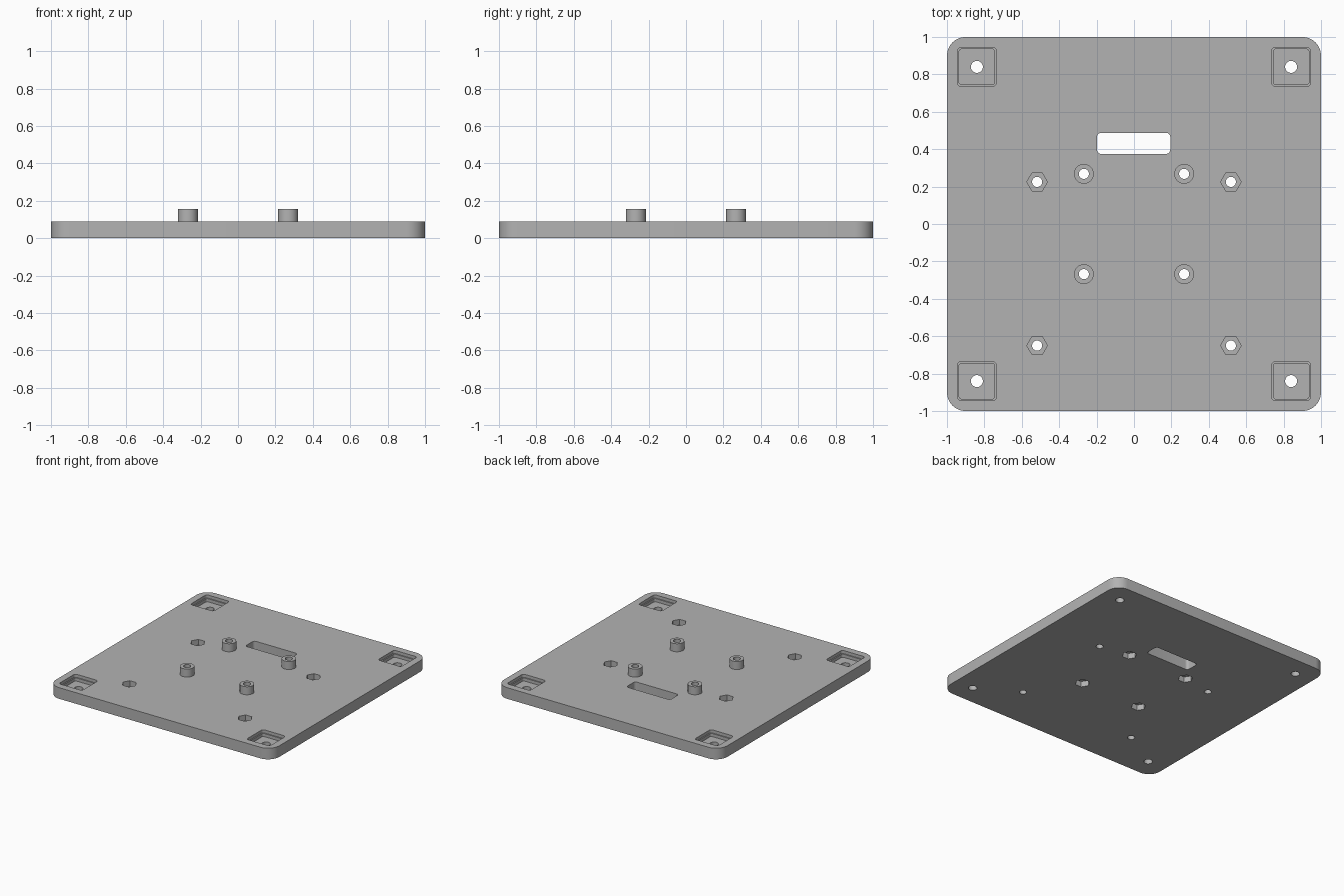
import bpy, bmesh, math

if "Cube" in bpy.data.objects:
    bpy.data.objects.remove(bpy.data.objects["Cube"])

THICK = 0.09
BOSS_TOP = 0.155

grey = bpy.data.materials.new("grey plastic")
grey.use_nodes = True
colour = (0.45, 0.45, 0.45, 1)
grey.diffuse_color = colour
grey.node_tree.nodes["Principled BSDF"].inputs["Base Color"].default_value = colour


def rounded(w, h, r, steps=8):
    """Outline of a rounded rectangle."""
    pts = []
    for k, (sx, sy) in enumerate([(1, 1), (-1, 1), (-1, -1), (1, -1)]):
        for i in range(steps + 1):
            a = math.pi / 2 * (k + i / steps)
            pts.append((sx * (w / 2 - r) + r * math.cos(a),
                        sy * (h / 2 - r) + r * math.sin(a)))
    return pts


def circle(r, n=32):
    return [(r * math.cos(2 * math.pi * i / n), r * math.sin(2 * math.pi * i / n))
            for i in range(n)]


def loft(bm, centre, sections):
    """Closed solid through outlines of equal point count, given as (z, outline)."""
    cx, cy = centre
    rings = [[bm.verts.new((cx + x, cy + y, z)) for x, y in pts] for z, pts in sections]
    bm.faces.new(rings[0][::-1])
    bm.faces.new(rings[-1])
    for a, b in zip(rings, rings[1:]):
        for i in range(len(a)):
            j = (i + 1) % len(a)
            bm.faces.new((a[i], a[j], b[j], b[i]))


def make(name, bm):
    mesh = bpy.data.meshes.new(name)
    bm.to_mesh(mesh)
    bm.free()
    ob = bpy.data.objects.new(name, mesh)
    bpy.context.collection.objects.link(ob)
    mesh.materials.append(grey)
    return ob


def boolean(target, tool, operation):
    mod = target.modifiers.new(tool.name, "BOOLEAN")
    mod.operation = operation
    mod.solver = "EXACT"
    mod.object = tool
    bpy.context.view_layer.objects.active = target
    bpy.ops.object.modifier_apply(modifier=mod.name)
    bpy.data.objects.remove(tool)


corners = [(x, y) for x in (-0.84, 0.84) for y in (-0.84, 0.84)]
bosses = [(x, y) for x in (-0.268, 0.268) for y in (-0.268, 0.268)]
nuts = [(x, y) for x in (-0.518, 0.518) for y in (-0.65, 0.225)]

# Plate with rounded corners
bm = bmesh.new()
loft(bm, (0, 0), [(0, rounded(2, 2, 0.1)), (THICK, rounded(2, 2, 0.1))])
plate = make("mounting_plate", bm)

# Raised standoffs
bm = bmesh.new()
for c in bosses:
    loft(bm, c, [(0.05, circle(0.053)), (BOSS_TOP, circle(0.053))])
boolean(plate, make("standoffs", bm), "UNION")

# Square corner pockets with a stepped rim, hex nut recesses and the cable slot
bm = bmesh.new()
for c in corners:
    wide, narrow = rounded(0.208, 0.208, 0.02), rounded(0.19, 0.19, 0.014)
    loft(bm, c, [(0.04, narrow), (0.065, narrow), (0.065, wide), (0.2, wide)])
for c in nuts:
    loft(bm, c, [(0.045, circle(0.055, 6)), (0.2, circle(0.055, 6))])
for c in bosses:
    loft(bm, c, [(-0.1, circle(0.055, 6)), (0.045, circle(0.055, 6))])
slot = rounded(0.392, 0.112, 0.022)
loft(bm, (-0.002, 0.431), [(-0.1, slot), (0.2, slot)])
boolean(plate, make("recess_cutter", bm), "DIFFERENCE")

# Screw holes right through
bm = bmesh.new()
for places, r in ((corners, 0.032), (bosses, 0.027), (nuts, 0.027)):
    for c in places:
        loft(bm, c, [(-0.1, circle(r)), (0.3, circle(r))])
boolean(plate, make("hole_cutter", bm), "DIFFERENCE")

bpy.ops.object.select_all(action="DESELECT")
plate.select_set(True)
bpy.context.view_layer.objects.active = plate
bpy.ops.object.shade_smooth_by_angle(angle=math.radians(30))
